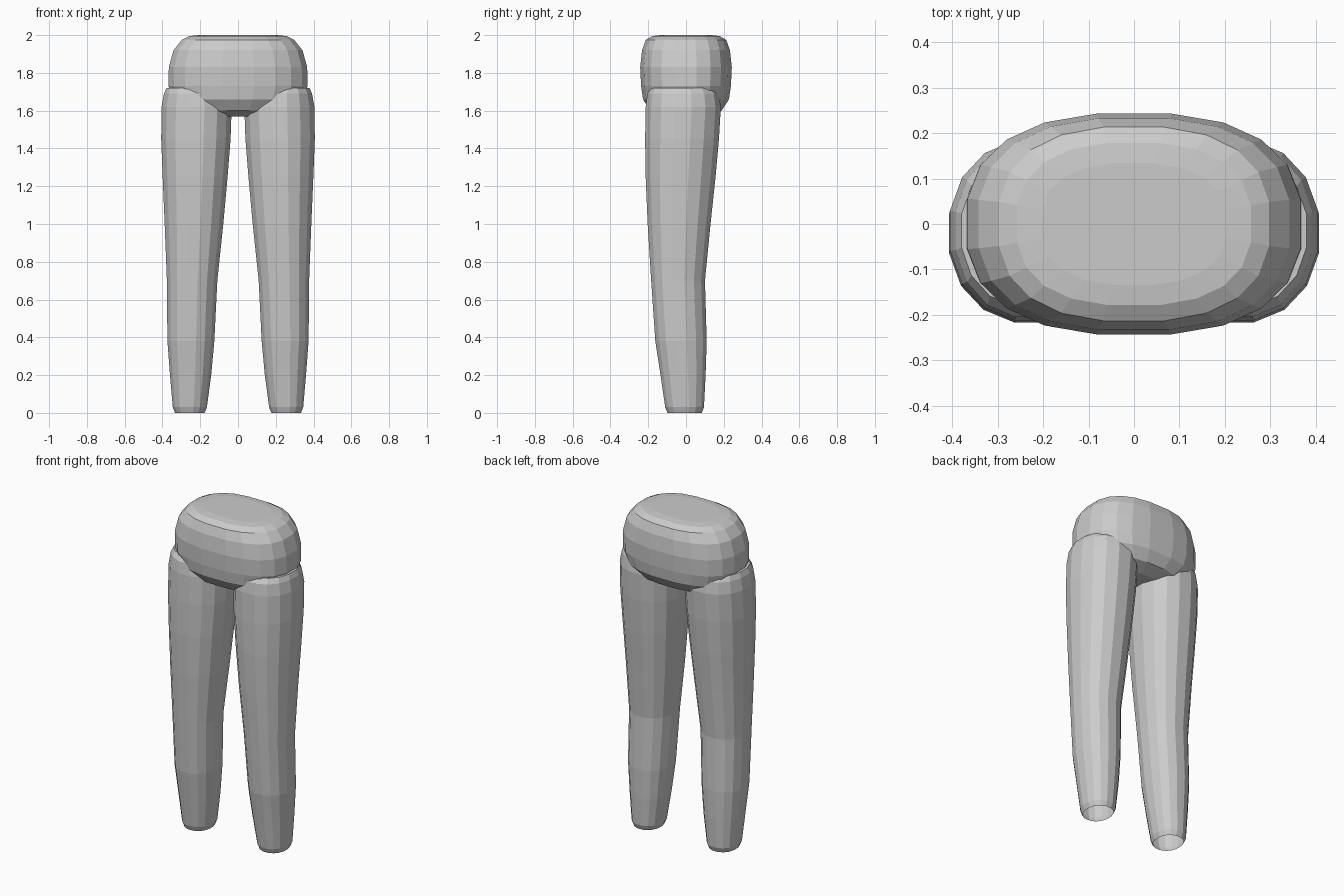
import bpy, bmesh, math

cube = bpy.data.objects.get("Cube")
if cube:
    bpy.data.objects.remove(cube, do_unlink=True)

grey = bpy.data.materials.new("light grey")
grey.use_nodes = True
colour = (0.6, 0.6, 0.6, 1)
grey.diffuse_color = colour
grey.node_tree.nodes["Principled BSDF"].inputs["Base Color"].default_value = colour


def loft(name, rings, sides, power, cap_bottom, cap_top):
    """Skin rounded rings given as (z, x min, x max, y min, y max), bottom to top."""
    bm = bmesh.new()
    loops = []
    for z, x0, x1, y0, y1 in rings:
        loop = []
        for i in range(sides):
            a = math.tau * (i + 0.5) / sides
            c, s = math.cos(a), math.sin(a)
            x = math.copysign(abs(c) ** (2 / power), c)
            y = math.copysign(abs(s) ** (2 / power), s)
            loop.append(bm.verts.new(((x0 + x1) / 2 + x * (x1 - x0) / 2,
                                      (y0 + y1) / 2 + y * (y1 - y0) / 2, z)))
        loops.append(loop)
    for low, high in zip(loops, loops[1:]):
        for i in range(sides):
            j = (i + 1) % sides
            bm.faces.new((low[i], low[j], high[j], high[i]))
    if cap_bottom:
        bm.faces.new(loops[0][::-1])
    if cap_top:
        bm.faces.new(loops[-1])
    mesh = bpy.data.meshes.new(name)
    bm.to_mesh(mesh)
    bm.free()
    mesh.materials.append(grey)
    obj = bpy.data.objects.new(name, mesh)
    bpy.context.collection.objects.link(obj)
    return obj


# Hips: a faceted rounded block, (z, half width, half depth)
hip_profile = [(1.57, 0.17, 0.11), (1.60, 0.27, 0.19), (1.66, 0.345, 0.23),
               (1.73, 0.372, 0.24), (1.83, 0.37, 0.245), (1.92, 0.345, 0.235),
               (1.975, 0.30, 0.215), (1.995, 0.26, 0.18), (2.0, 0.205, 0.135)]
loft("hips", [(z, -w, w, -d, d) for z, w, d in hip_profile], 20, 2.5, True, True)

# Legs: tapered tubes, open at the ankle and tucked into the hips at the top
leg_rings = [(0.0, 0.175, 0.335, -0.10, 0.085),
             (0.03, 0.163, 0.347, -0.112, 0.097),
             (0.20, 0.14, 0.362, -0.137, 0.106),
             (0.38, 0.123, 0.376, -0.165, 0.112),
             (0.70, 0.107, 0.379, -0.187, 0.103),
             (1.00, 0.075, 0.391, -0.206, 0.133),
             (1.25, 0.052, 0.402, -0.217, 0.16),
             (1.45, 0.036, 0.41, -0.22, 0.178),
             (1.62, 0.03, 0.408, -0.217, 0.188),
             (1.69, 0.05, 0.395, -0.208, 0.178),
             (1.72, 0.075, 0.382, -0.185, 0.155)]
for side, name in ((1, "left_leg"), (-1, "right_leg")):
    rings = leg_rings if side > 0 else [(z, -b, -a, c, d) for z, a, b, c, d in leg_rings]
    loft(name, rings, 16, 2.15, False, True)
